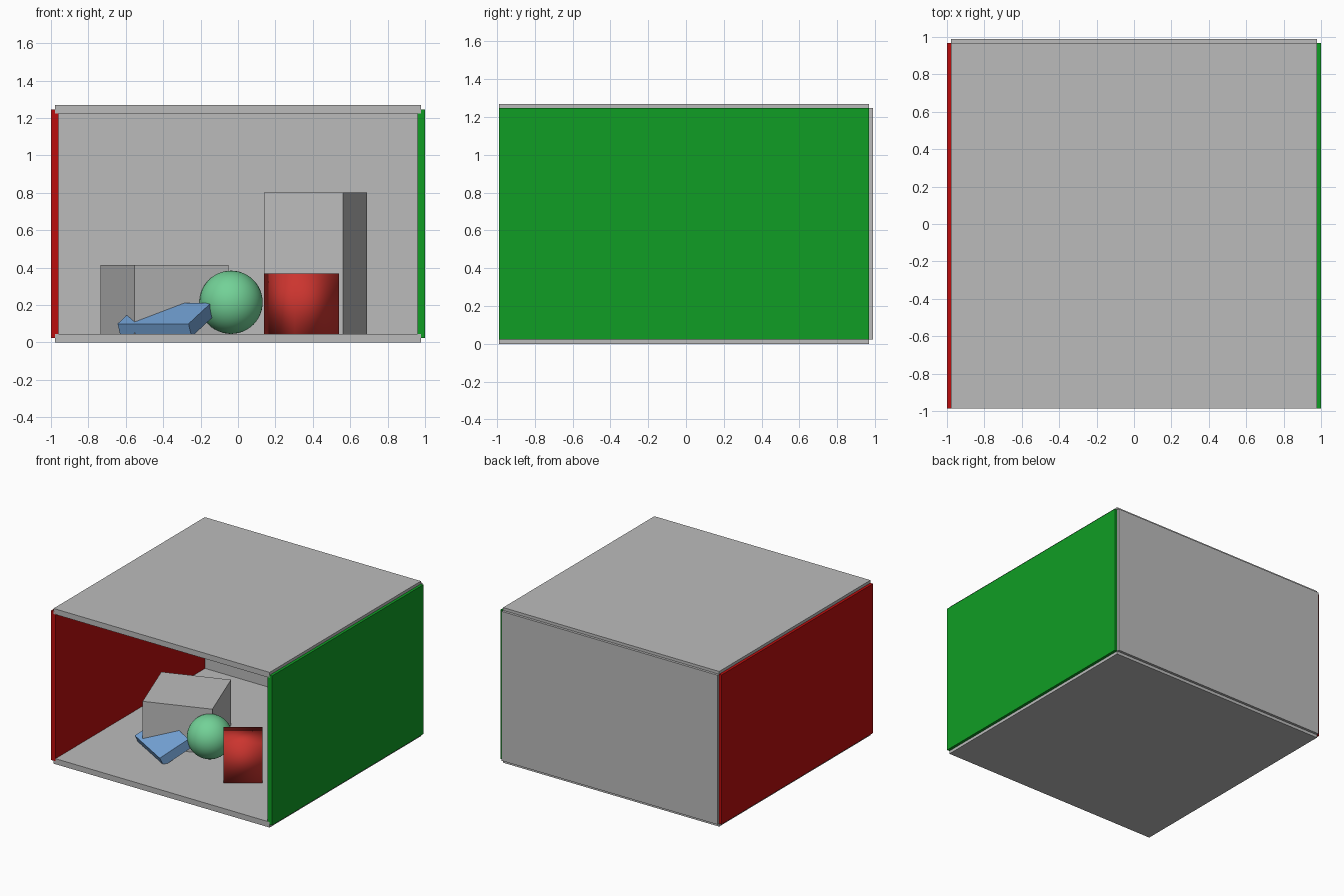
import bpy
from math import radians

if "Cube" in bpy.data.objects:
    bpy.data.objects.remove(bpy.data.objects["Cube"])


def colour(name, rgb):
    m = bpy.data.materials.new(name)
    m.diffuse_color = (*rgb, 1)
    m.use_nodes = True
    m.node_tree.nodes["Principled BSDF"].inputs["Base Color"].default_value = m.diffuse_color
    return m


GREY = colour("grey", (0.5, 0.5, 0.5))
WALL_RED = colour("wall_red", (0.5, 0.004, 0.004))
WALL_GREEN = colour("wall_green", (0.005, 0.34, 0.018))
CUBE_RED = colour("cube_red", (0.6, 0.035, 0.028))
BALL_GREEN = colour("ball_green", (0.17, 0.64, 0.31))
SLAB_BLUE = colour("slab_blue", (0.18, 0.38, 0.7))


def box(name, centre, size, mat, rot=(0, 0, 0)):
    bpy.ops.mesh.primitive_cube_add(size=1, location=centre,
                                    rotation=[radians(a) for a in rot])
    ob = bpy.context.object
    ob.name = name
    ob.scale = size
    bpy.ops.object.transform_apply(location=False, rotation=False, scale=True)
    ob.data.materials.append(mat)
    return ob


# Room shell: overlapping panels, open at the front
T = 0.042
Y = -0.01
FLOOR = 0.045
for name, z in (("floor", 0.0225), ("ceiling", 1.2465)):
    box(name, (0, Y, z), (1.955, 1.955, 0.045), GREY)
for name, x, mat in (("left_wall", -0.98, WALL_RED), ("right_wall", 0.98, WALL_GREEN)):
    box(name, (x, Y, 0.635), (0.04, 1.955, 1.222), mat)
box("back_wall", (0, 0.967, 0.635), (1.955, T, 1.222), GREY)


# Blocks standing on the floor
def block(name, x, y, width, depth, height, turn, mat):
    return box(name, (x, y, FLOOR + height / 2), (width, depth, height), mat, (0, 0, turn))


block("low_block", -0.393, -0.10, 0.535, 0.535, 0.37, 20, GREY)
block("tall_block", 0.415, 0.46, 0.44, 0.44, 0.757, -17, GREY)
cube = block("red_cube", 0.34, -0.42, 0.29, 0.287, 0.325, 35, CUBE_RED)
for face in cube.data.polygons:
    face.use_smooth = True

# Ball resting on the floor
bpy.ops.mesh.primitive_uv_sphere_add(segments=48, ring_count=24, radius=0.169,
                                     location=(-0.037, -0.312, 0.215))
ball = bpy.context.object
ball.name = "ball"
ball.data.materials.append(BALL_GREEN)
bpy.ops.object.shade_smooth()

# Thin slab leaning against the low block
box("leaning_slab", (-0.387, -0.408, 0.12), (0.438, 0.26, 0.077), SLAB_BLUE, (25, 0, -30))
